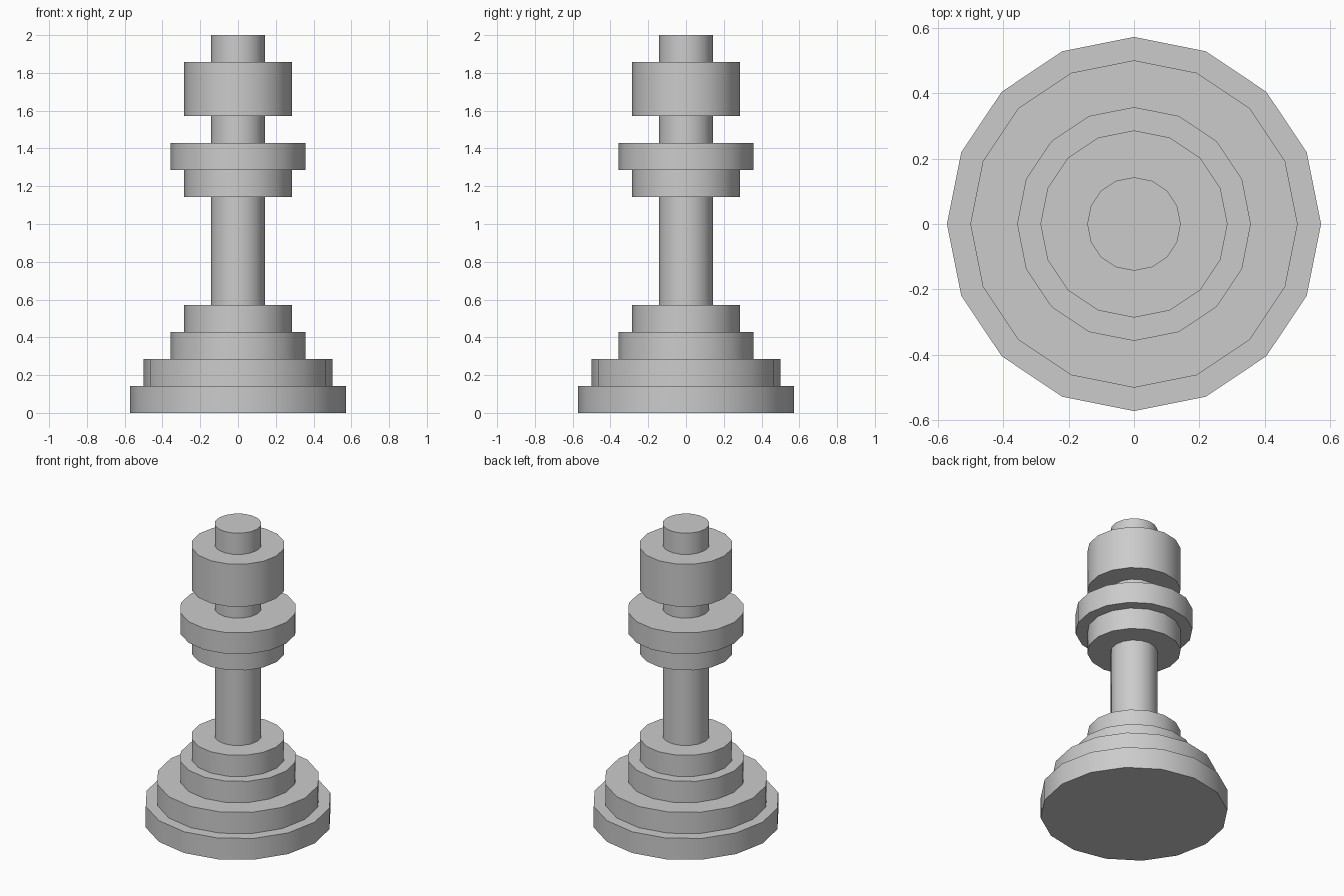
import bpy, bmesh
from math import cos, sin, pi, radians

if "Cube" in bpy.data.objects:
    bpy.data.objects.remove(bpy.data.objects["Cube"])

U = 1 / 7        # the model is 14 of these steps tall
SIDES = 16


def lathe(name, profile, cap_bottom=False, cap_top=False):
    """Turn a (radius, height) profile, listed bottom to top, round the z axis."""
    bm = bmesh.new()
    rings = [[bm.verts.new((r * U * cos(2 * pi * i / SIDES),
                            r * U * sin(2 * pi * i / SIDES), z * U))
              for i in range(SIDES)] for r, z in profile]
    for low, high in zip(rings, rings[1:]):
        for i in range(SIDES):
            j = (i + 1) % SIDES
            bm.faces.new((low[i], low[j], high[j], high[i]))
    if cap_bottom:
        bm.faces.new(rings[0][::-1])
    if cap_top:
        bm.faces.new(rings[-1])
    mesh = bpy.data.meshes.new(name)
    bm.to_mesh(mesh)
    bm.free()
    mesh.shade_smooth()
    mesh.set_sharp_from_angle(angle=radians(30))
    obj = bpy.data.objects.new(name, mesh)
    bpy.context.collection.objects.link(obj)
    return obj


# Stepped base, four tiers, open where the stem joins
lathe("base", [(4, 0), (4, 1), (3.5, 1), (3.5, 2), (2.5, 2), (2.5, 3),
               (2, 3), (2, 4), (1, 4)], cap_bottom=True)

# Slim stem
lathe("stem", [(1, 4), (1, 8)])

# Two-step collar
lathe("collar", [(1, 8), (2, 8), (2, 9), (2.5, 9), (2.5, 10), (1, 10)])

# Neck
lathe("neck", [(1, 10), (1, 11)])

# Head
lathe("head", [(1, 11), (2, 11), (2, 13), (1, 13)])

# Finial on top
lathe("finial", [(1, 13), (1, 14)], cap_top=True)
